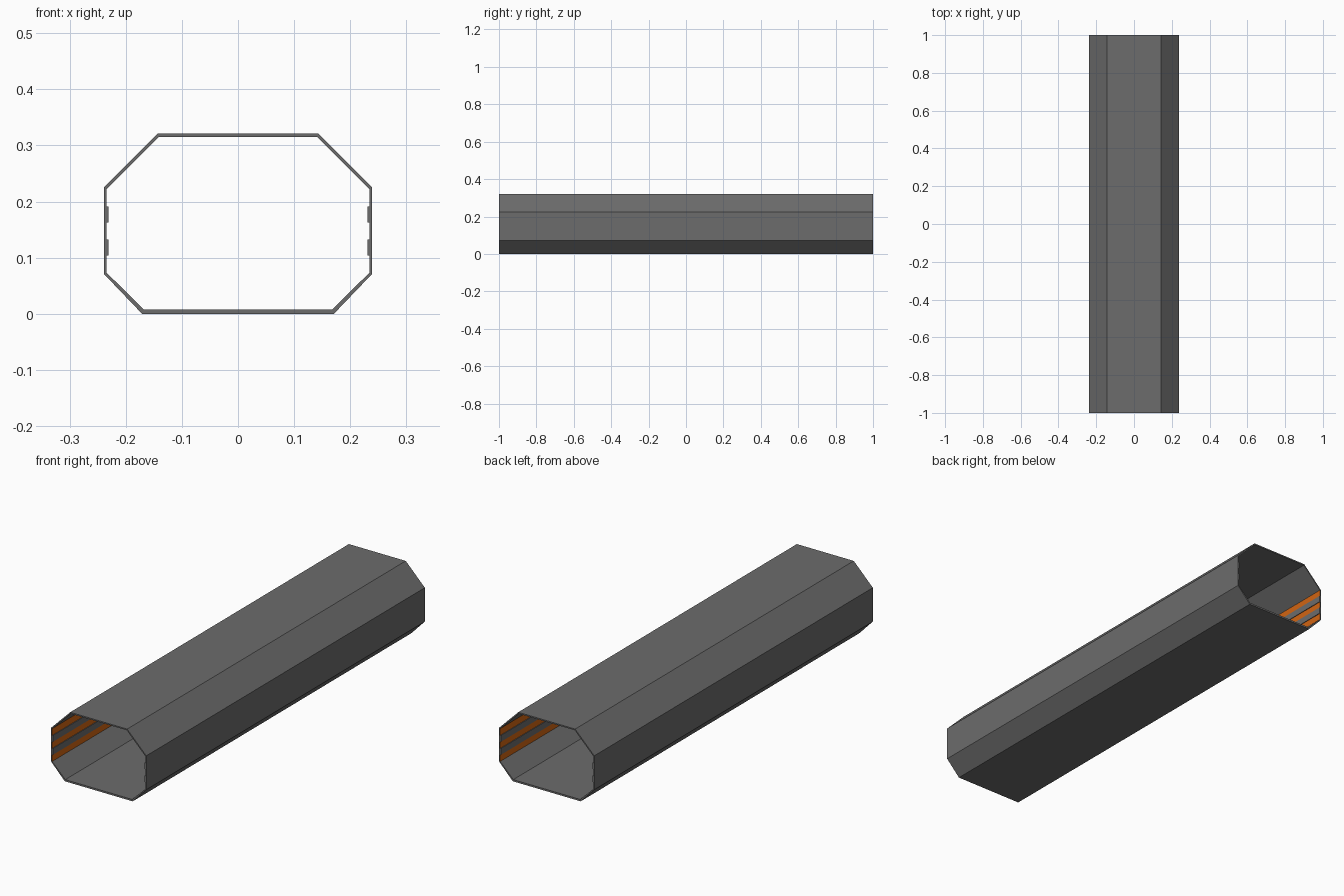
import bpy, bmesh

if "Cube" in bpy.data.objects:
    bpy.data.objects.remove(bpy.data.objects["Cube"], do_unlink=True)


def material(name, colour):
    m = bpy.data.materials.new(name)
    m.use_nodes = True
    m.diffuse_color = (*colour, 1)
    m.node_tree.nodes["Principled BSDF"].inputs["Base Color"].default_value = (*colour, 1)
    return m


GREY = material("dark grey", (0.15, 0.15, 0.15))
ORANGE = material("orange", (0.64, 0.13, 0.006))
HALF = 1.0


def make_object(name, bm, *mats):
    bmesh.ops.recalc_face_normals(bm, faces=bm.faces)
    mesh = bpy.data.meshes.new(name)
    bm.to_mesh(mesh)
    bm.free()
    for m in mats:
        mesh.materials.append(m)
    ob = bpy.data.objects.new(name, mesh)
    bpy.context.collection.objects.link(ob)
    return ob


def octagon(half_side):
    """Close a right-hand half profile by mirroring it."""
    return half_side + [(-x, z) for x, z in reversed(half_side)]


# Cross-section of the tunnel: outer and inner outlines, bottom to top
outer = octagon([(0.171, 0), (0.239, 0.071), (0.239, 0.225), (0.143, 0.321)])
inner = octagon([(0.168, 0.008), (0.234, 0.073), (0.234, 0.222), (0.141, 0.315)])

# Hollow tunnel shell
bm = bmesh.new()
rings = [[bm.verts.new((x, y, z)) for x, z in outline]
         for outline, y in ((outer, -HALF), (outer, HALF), (inner, HALF), (inner, -HALF))]
count = len(outer)
for r in range(4):
    a, b = rings[r], rings[(r + 1) % 4]
    for i in range(count):
        j = (i + 1) % count
        face = bm.faces.new((a[i], a[j], b[j], b[i]))
        # Inside of the two upright walls is orange
        upright = abs(a[i].co.x - a[j].co.x) < 1e-5
        face.material_index = int(r == 2 and upright)
make_object("tunnel_shell", bm, GREY, ORANGE)

# Raised grey rails along the inside walls, leaving three orange bands
for side, sign in (("left", 1), ("right", -1)):
    for level, z in (("lower", 0.118), ("upper", 0.177)):
        bm = bmesh.new()
        bmesh.ops.create_cube(bm, size=1)
        bmesh.ops.scale(bm, vec=(0.005, 2 * HALF, 0.029), verts=bm.verts)
        bmesh.ops.translate(bm, vec=(sign * 0.2335, 0, z), verts=bm.verts)
        make_object(f"{side}_{level}_rail", bm, GREY)
